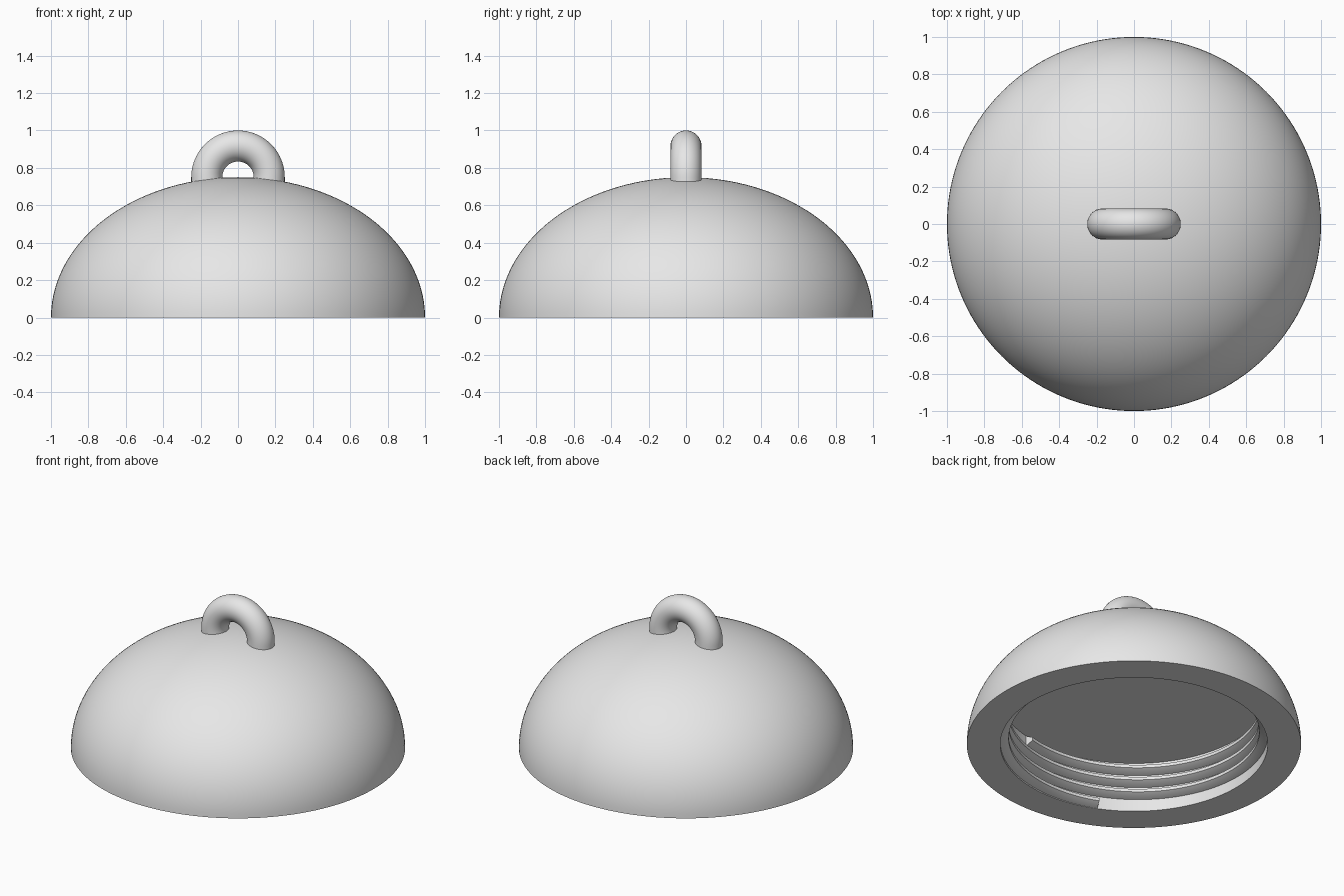
import bpy, bmesh
from math import sin, cos, pi, radians

cube = bpy.data.objects.get("Cube")
if cube:
    bpy.data.objects.remove(cube, do_unlink=True)

grey = bpy.data.materials.new("plain grey")
grey.use_nodes = True
grey.diffuse_color = (0.8, 0.8, 0.8, 1)
grey.node_tree.nodes["Principled BSDF"].inputs["Base Color"].default_value = (0.8, 0.8, 0.8, 1)


def loft(name, sections, closed_section=True, loop=False):
    """Skin a row of matching cross-sections into one smooth-shaded mesh."""
    bm = bmesh.new()
    rings = [[bm.verts.new(p) for p in s] for s in sections]
    n = len(rings[0])
    pairs = list(zip(rings, rings[1:])) + ([(rings[-1], rings[0])] if loop else [])
    for a, b in pairs:
        for i in range(n if closed_section else n - 1):
            j = (i + 1) % n
            bm.faces.new((a[i], a[j], b[j], b[i]))
    if closed_section and not loop:
        bm.faces.new(rings[0])
        bm.faces.new(rings[-1])
    bmesh.ops.remove_doubles(bm, verts=bm.verts, dist=1e-5)
    bmesh.ops.recalc_face_normals(bm, faces=bm.faces)
    mesh = bpy.data.meshes.new(name)
    bm.to_mesh(mesh)
    bm.free()
    mesh.materials.append(grey)
    mesh.polygons.foreach_set("use_smooth", [True] * len(mesh.polygons))
    mesh.set_sharp_from_angle(angle=radians(30))
    obj = bpy.data.objects.new(name, mesh)
    bpy.context.collection.objects.link(obj)
    return obj


def around(profile, angle, lift=0):
    """Place an (r, z) profile in the vertical half-plane at an angle."""
    return [(r * cos(angle), r * sin(angle), z + lift) for r, z in profile]


# Dome shell: half ellipsoid with a flat rim and a round flat-ceilinged socket
BORE, CEILING = 0.8, 0.33
steps = 40
dome = [(sin(i / steps * pi / 2), 0.75 * cos(i / steps * pi / 2)) for i in range(steps)]
dome += [(1, 0), (BORE, 0), (BORE, CEILING), (0, CEILING)]
segments = 160
loft("dome_shell", [around(dome, 2 * pi * k / segments) for k in range(segments)],
     closed_section=False, loop=True)

# Screw thread: trapezoid ridge climbing the socket wall
PITCH, START = 0.083, radians(-114)
TURNS = 3 + 38 / 360
tooth = [(BORE + 0.01, -0.035), (BORE, -0.035), (0.75, -0.01),
         (0.75, 0.01), (BORE, 0.035), (BORE + 0.01, 0.035)]
count = int(TURNS * 128)
thread = []
for k in range(count + 1):
    turn = TURNS * k / count
    thread.append(around(tooth, START + 2 * pi * turn, 0.036 + PITCH * turn))
loft("socket_thread", thread)

# Hanging loop: round bar bent in a half circle, with short legs sunk in the dome
MAJOR, MINOR, HUB = 0.167, 0.083, 0.75
circle = [(MINOR * cos(2 * pi * i / 40), MINOR * sin(2 * pi * i / 40)) for i in range(40)]


def bar(angle, drop=0):
    return [((MAJOR + u) * cos(angle), v, HUB + (MAJOR + u) * sin(angle) - drop)
            for u, v in circle]


arch = [bar(pi * k / 48) for k in range(49)]
loft("hanging_loop", [bar(0, 0.08)] + arch + [bar(pi, 0.08)])
